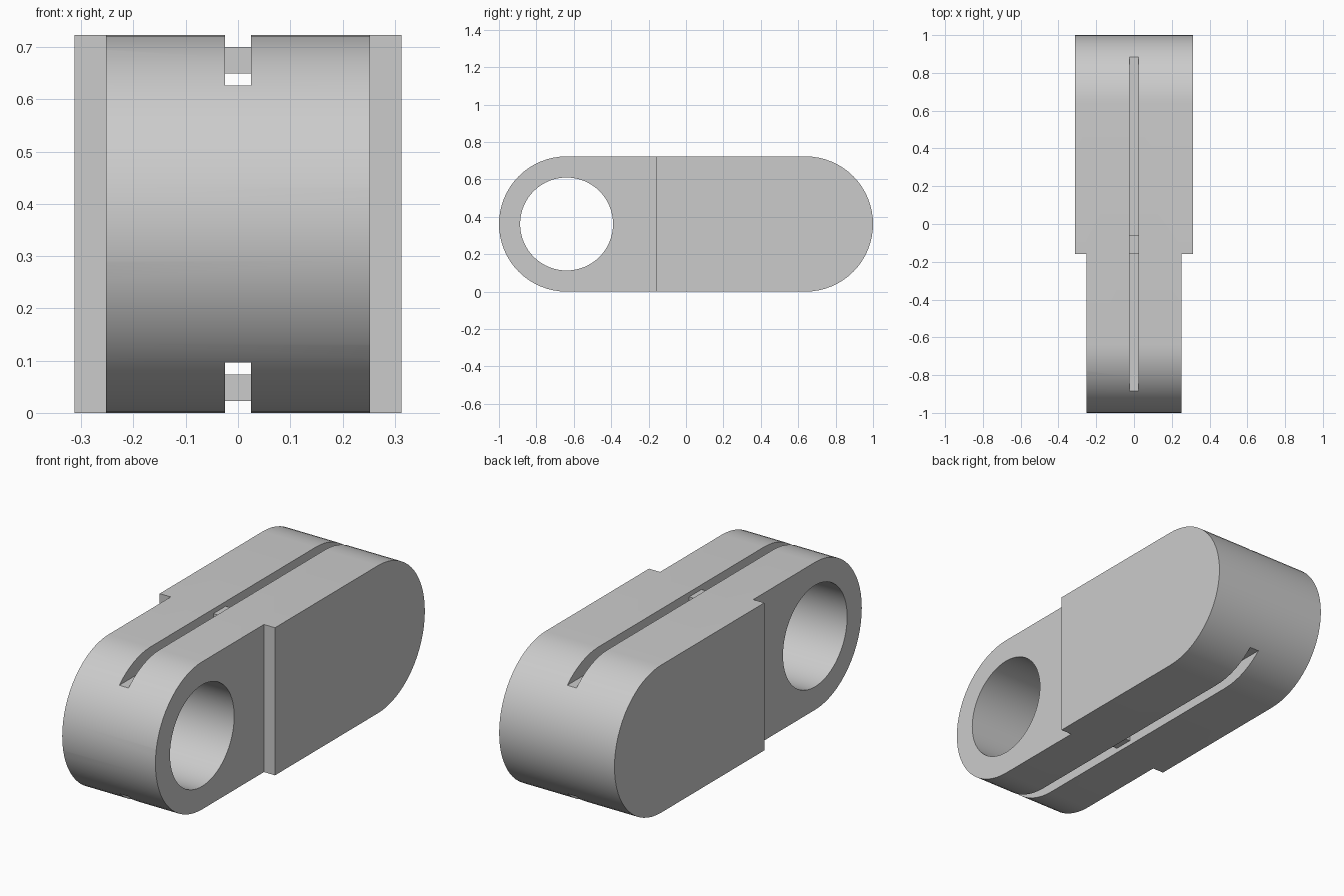
import bpy
import bmesh
from math import sin, cos, pi
from mathutils import Matrix

default = bpy.data.objects.get("Cube")
if default:
    bpy.data.objects.remove(default)

HEIGHT = 0.723
R = HEIGHT / 2          # radius of the rounded ends
END = 1 - R             # distance of the end centres from the middle
WIDE, NARROW = 0.3125, 0.2525   # half widths
SHOULDER = -0.16
SLOT_W, SLOT_DEPTH = 0.05, 0.096
SEGS = 32

grey = bpy.data.materials.new("plain grey")
grey.use_nodes = True
colour = (0.6, 0.6, 0.6, 1)
grey.diffuse_color = colour
grey.node_tree.nodes["Principled BSDF"].inputs["Base Color"].default_value = colour


def make_object(name, bm):
    bmesh.ops.recalc_face_normals(bm, faces=bm.faces)
    mesh = bpy.data.meshes.new(name)
    bm.to_mesh(mesh)
    bm.free()
    mesh.materials.append(grey)
    obj = bpy.data.objects.new(name, mesh)
    bpy.context.collection.objects.link(obj)
    return obj


def box(name, x, y, z):
    """Box from (low, high) ranges on each axis."""
    bm = bmesh.new()
    size = [b - a for a, b in (x, y, z)]
    centre = [(a + b) / 2 for a, b in (x, y, z)]
    bmesh.ops.create_cube(bm, size=1, matrix=Matrix.Translation(centre) @ Matrix.Diagonal((*size, 1)))
    return make_object(name, bm)


def prism(name, points, half):
    """Closed (y, z) outline extruded across x."""
    bm = bmesh.new()
    face = bm.faces.new([bm.verts.new((-half, y, z)) for y, z in points])
    new = bmesh.ops.extrude_face_region(bm, geom=[face])["geom"]
    verts = [v for v in new if isinstance(v, bmesh.types.BMVert)]
    bmesh.ops.translate(bm, verts=verts, vec=(2 * half, 0, 0))
    return make_object(name, bm)


def arc(cy, radius, start, sweep, steps):
    return [(cy + radius * cos(start + sweep * i / steps),
             R + radius * sin(start + sweep * i / steps)) for i in range(steps + 1)]


# Rounded link body
outline = arc(END, R, -pi / 2, pi, SEGS) + arc(-END, R, pi / 2, pi, SEGS)
body = prism("link_body", outline, WIDE)

# Cutters: round eye, side shoulders, top and bottom slots
cutters = [prism("eye_cutter", arc(-END, 0.2485, 0, 2 * pi, 2 * SEGS)[:-1], 0.5)]
for side in (-1, 1):
    xs = sorted((side * NARROW, side * 0.5))
    cutters.append(box("shoulder_cutter", xs, (-1.2, SHOULDER), (-0.2, 1)))
for low, high in ((HEIGHT - SLOT_DEPTH, 1), (-0.2, SLOT_DEPTH)):
    cutters.append(box("slot_cutter", (-SLOT_W / 2, SLOT_W / 2), (-1.2, 1.2), (low, high)))

for cutter in cutters:
    cutter.hide_render = True
    mod = body.modifiers.new("cut", "BOOLEAN")
    mod.operation = "DIFFERENCE"
    mod.solver = "EXACT"
    mod.object = cutter

# Bake the cuts and drop the helpers
bpy.context.view_layer.update()
graph = bpy.context.evaluated_depsgraph_get()
finished = bpy.data.meshes.new_from_object(body.evaluated_get(graph))
body.modifiers.clear()
body.data = finished
for cutter in cutters:
    bpy.data.objects.remove(cutter)

# Small bridge bars inside each slot
bar_y = (SHOULDER + 0.005, -0.06)
for name, low in (("top_slot_bar", HEIGHT - 0.073), ("bottom_slot_bar", 0.023)):
    box(name, (-SLOT_W / 2, SLOT_W / 2), bar_y, (low, low + 0.05))

# Smooth curved walls with sharp rims
bpy.ops.object.select_all(action="DESELECT")
body.select_set(True)
bpy.context.view_layer.objects.active = body
bpy.ops.object.shade_smooth_by_angle(angle=pi / 6)
